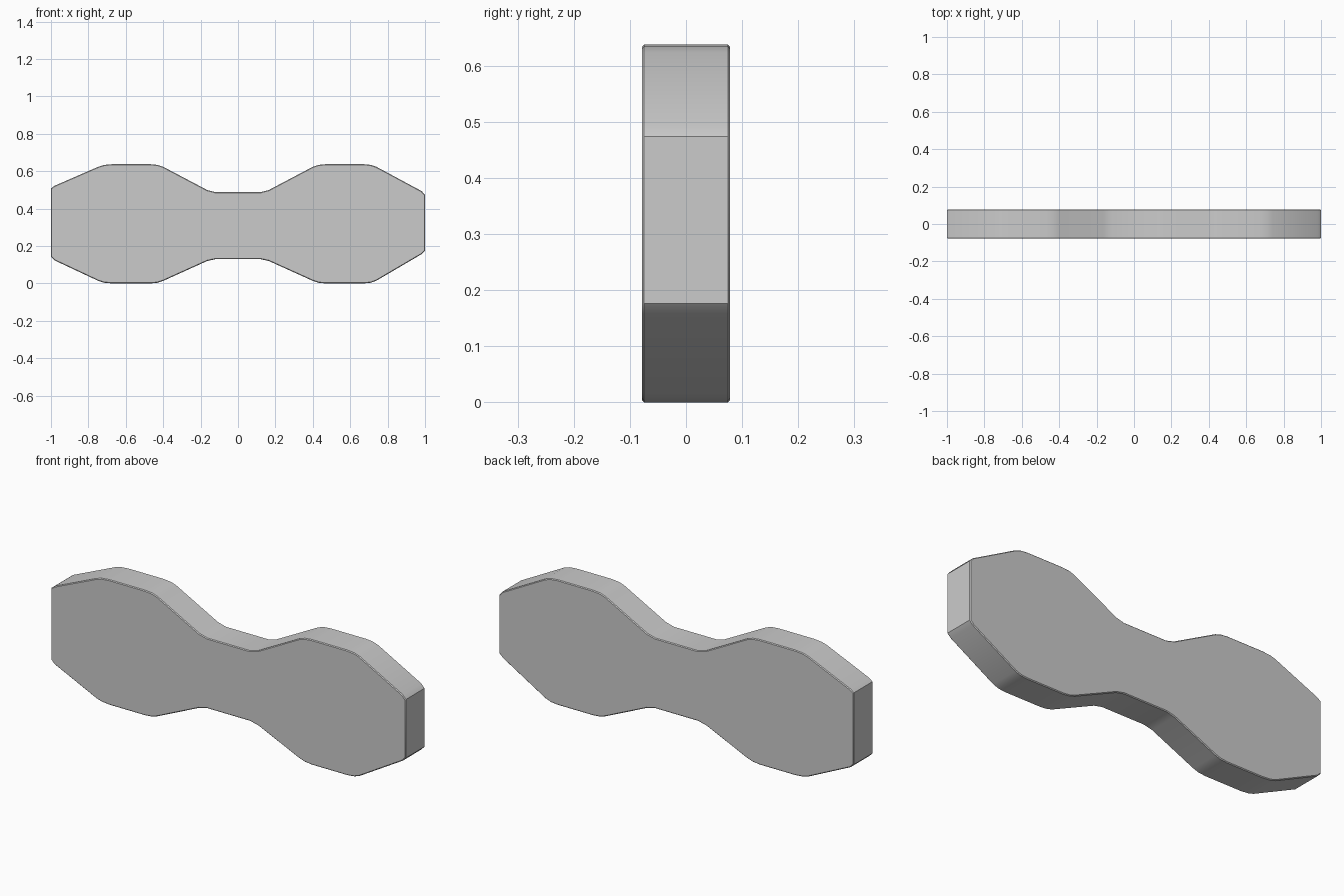
import bpy, bmesh, math

if "Cube" in bpy.data.objects:
    bpy.data.objects.remove(bpy.data.objects["Cube"])

THICK = 0.157

# Outline in x, z: upper edge left to right, then lower edge right to left
upper = [(-1, 0.508), (-0.982, 0.522), (-0.745, 0.625), (-0.715, 0.634), (-0.67, 0.638),
         (-0.47, 0.638), (-0.43, 0.634), (-0.40, 0.624), (-0.165, 0.50), (-0.12, 0.488),
         (0.12, 0.488), (0.165, 0.50), (0.40, 0.624), (0.43, 0.634), (0.47, 0.638),
         (0.67, 0.638), (0.71, 0.634), (0.74, 0.624), (0.982, 0.494), (1, 0.474)]
lower = [(1, 0.176), (0.982, 0.157), (0.74, 0.015), (0.71, 0.004), (0.67, 0),
         (0.47, 0), (0.43, 0.004), (0.40, 0.014), (0.165, 0.12), (0.12, 0.13),
         (-0.12, 0.13), (-0.165, 0.12), (-0.40, 0.014), (-0.43, 0.004), (-0.47, 0),
         (-0.67, 0), (-0.715, 0.004), (-0.745, 0.013), (-0.982, 0.124), (-1, 0.142)]

# Flat double-lobed plate extruded through its thickness
bm = bmesh.new()
front = bm.faces.new([bm.verts.new((x, -THICK / 2, z)) for x, z in upper + lower])
res = bmesh.ops.extrude_face_region(bm, geom=[front], use_keep_orig=True)
bmesh.ops.translate(bm, vec=(0, THICK, 0),
                    verts=[g for g in res["geom"] if isinstance(g, bmesh.types.BMVert)])
bmesh.ops.recalc_face_normals(bm, faces=bm.faces[:])

# Slim chamfer around both rims
rims = [e for e in bm.edges if abs(e.verts[0].co.y - e.verts[1].co.y) < 1e-6]
bmesh.ops.bevel(bm, geom=rims, offset=0.004, segments=1, affect='EDGES', profile=0.5)
bmesh.ops.recalc_face_normals(bm, faces=bm.faces[:])

mesh = bpy.data.meshes.new("lobed_plate")
bm.to_mesh(mesh)
bm.free()
plate = bpy.data.objects.new("lobed_plate", mesh)
bpy.context.collection.objects.link(plate)

# Smooth curved edge, crisp rims
bpy.context.view_layer.objects.active = plate
plate.select_set(True)
bpy.ops.object.shade_smooth_by_angle(angle=math.radians(32))
